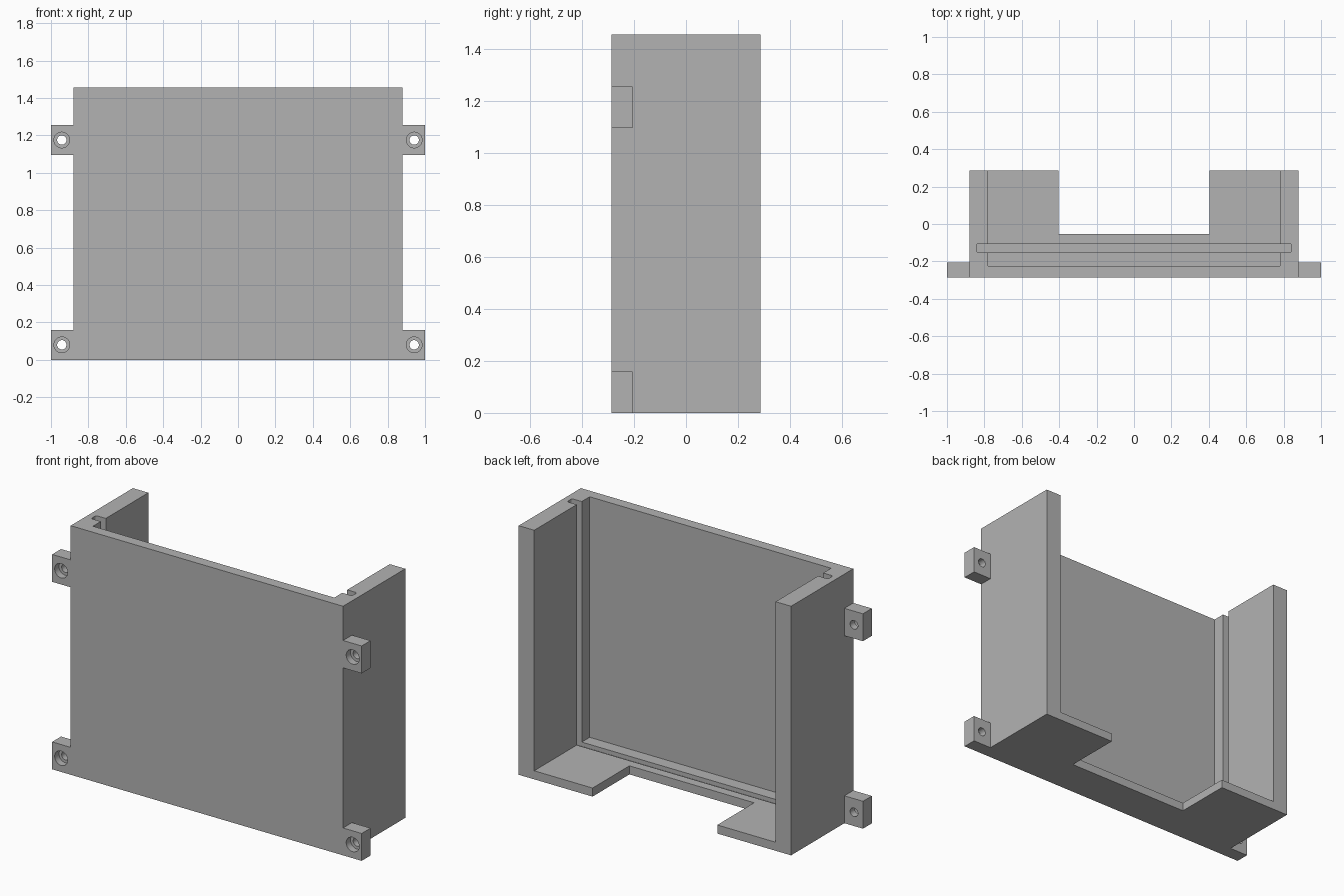
import bpy
import bmesh
from mathutils import Matrix, Vector

cube = bpy.data.objects.get("Cube")
if cube:
    bpy.data.objects.remove(cube, do_unlink=True)

grey = bpy.data.materials.new("plain grey")
grey.use_nodes = True
colour = (0.45, 0.45, 0.45, 1)
grey.diffuse_color = colour
grey.node_tree.nodes["Principled BSDF"].inputs["Base Color"].default_value = colour

DEPTH, HEIGHT = 0.287, 1.455     # half depth, full height
HALF, INNER = 0.88, 0.78         # outer and inner half widths
FRONT = -DEPTH


def finish(name, bm):
    mesh = bpy.data.meshes.new(name)
    bm.to_mesh(mesh)
    bm.free()
    mesh.materials.append(grey)
    obj = bpy.data.objects.new(name, mesh)
    bpy.context.collection.objects.link(obj)
    return obj


def box(name, low, high, round_upright=0):
    low, high = Vector(low), Vector(high)
    bm = bmesh.new()
    place = Matrix.Translation((low + high) / 2) @ Matrix.Diagonal((high - low).to_4d())
    bmesh.ops.create_cube(bm, size=1, matrix=place)
    if round_upright:
        upright = [e for e in bm.edges if abs(e.verts[0].co.z - e.verts[1].co.z) > 0.1]
        bmesh.ops.bevel(bm, geom=upright, offset=round_upright, segments=3,
                        profile=0.5, affect='EDGES')
    return finish(name, bm)


def bore(name, x, z, radius, start, end):
    bm = bmesh.new()
    place = Matrix.Translation((x, (start + end) / 2, z)) @ Matrix.Rotation(1.5707963, 4, 'X')
    bmesh.ops.create_cone(bm, cap_ends=True, segments=32, radius1=radius,
                          radius2=radius, depth=end - start, matrix=place)
    return finish(name, bm)


def cut(obj, cutters):
    for cutter in cutters:
        mod = obj.modifiers.new("cut", 'BOOLEAN')
        mod.operation = 'DIFFERENCE'
        mod.solver = 'EXACT'
        mod.object = cutter
    bpy.context.view_layer.update()
    graph = bpy.context.evaluated_depsgraph_get()
    mesh = bpy.data.meshes.new_from_object(obj.evaluated_get(graph))
    obj.modifiers.clear()
    obj.data = mesh
    for cutter in cutters:
        bpy.data.objects.remove(cutter, do_unlink=True)


# Open-backed tray with a sliding-panel groove and a notch in the floor
tray = box("tray", (-HALF, FRONT, 0), (HALF, DEPTH, HEIGHT))
cut(tray, [
    box("cavity_cutter", (-INNER, -0.225, 0.05), (INNER, 1, 2)),
    box("groove_cutter", (-0.843, -0.152, 0.025), (0.843, -0.106, 2), 0.01),
    box("notch_cutter", (-0.403, -0.053, -1), (0.403, 1, 2)),
])

# Four mounting tabs with counterbored screw holes
for side, sign in (("left", 1), ("right", -1)):
    for level, base in (("lower", 0), ("upper", 1.095)):
        xs = sorted((sign * HALF, sign))
        tab = box(f"{level}_{side}_tab", (xs[0], FRONT, base), (xs[1], -0.205, base + 0.16))
        x, z = sign * 0.942, base + 0.08
        cut(tab, [
            bore("hole_cutter", x, z, 0.025, -1, 1),
            bore("counterbore_cutter", x, z, 0.042, -1, FRONT + 0.04),
        ])
        bpy.ops.object.select_all(action='DESELECT')
        tab.select_set(True)
        bpy.context.view_layer.objects.active = tab
        bpy.ops.object.shade_smooth_by_angle()
